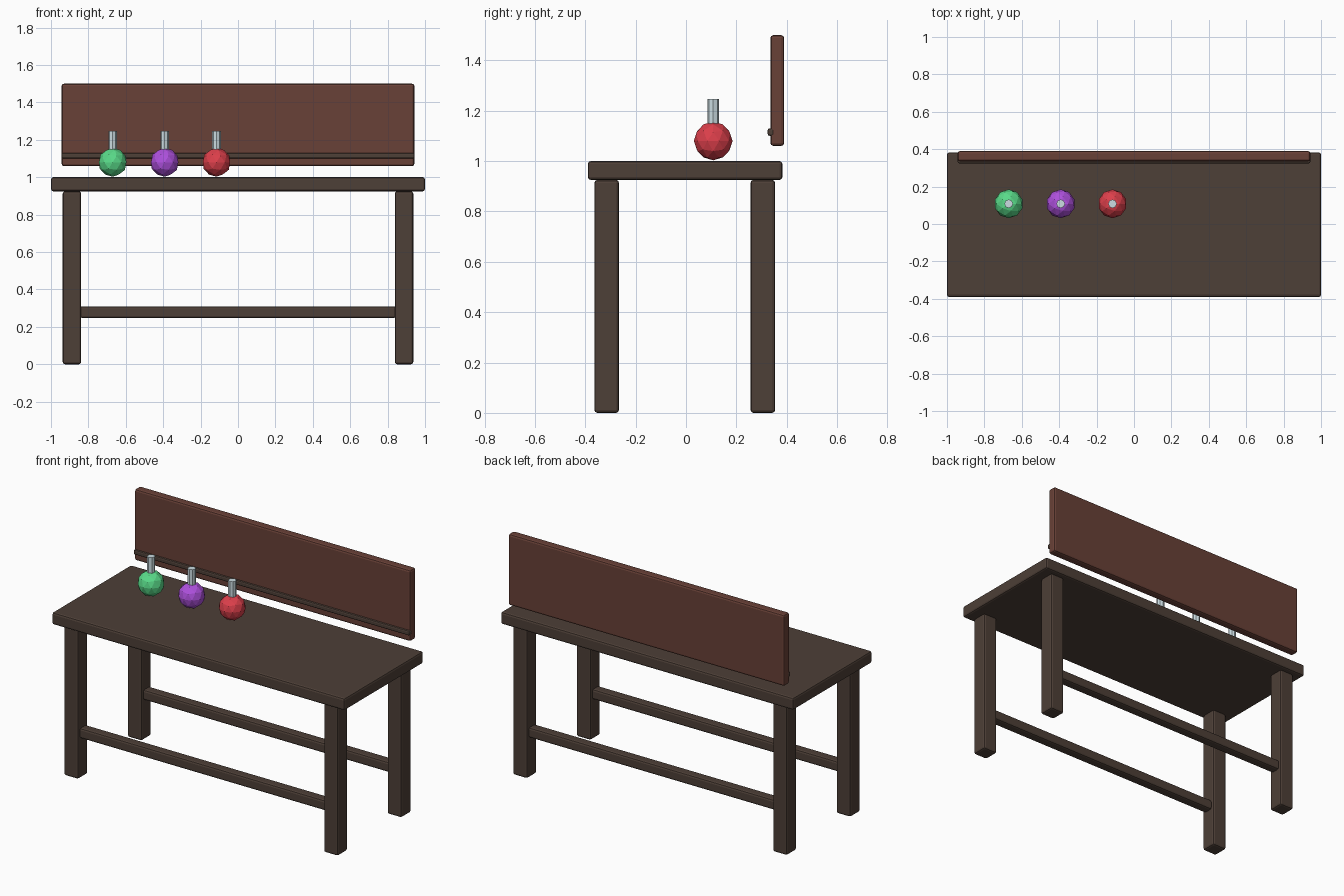
import bpy

if "Cube" in bpy.data.objects:
    bpy.data.objects.remove(bpy.data.objects["Cube"])


def material(name, rgb):
    m = bpy.data.materials.new(name)
    m.diffuse_color = (*rgb, 1)
    m.use_nodes = True
    m.node_tree.nodes["Principled BSDF"].inputs["Base Color"].default_value = m.diffuse_color
    return m


WOOD = material("dark_wood", (0.075, 0.05, 0.038))
PANEL = material("red_wood", (0.14, 0.052, 0.038))
GLASS = material("pale_glass", (0.6, 0.72, 0.76))


def box(name, lo, hi, mat, bevel=0.012):
    """Bevelled box between two opposite corners."""
    bpy.ops.mesh.primitive_cube_add(size=1, location=[(a + b) / 2 for a, b in zip(lo, hi)])
    ob = bpy.context.object
    ob.name = name
    ob.scale = [b - a for a, b in zip(lo, hi)]
    bpy.ops.object.transform_apply(location=False, rotation=False, scale=True)
    mod = ob.modifiers.new("bevel", "BEVEL")
    mod.width = bevel
    mod.segments = 2
    ob.data.materials.append(mat)
    return ob


# Table top
box("table_top", (-1, -0.39, 0.925), (1, 0.383, 1.0), WOOD)

# Legs and long stretchers, front and back
for row, y in (("front", -0.315), ("back", 0.305)):
    for side, x in (("left", -0.888), ("right", 0.888)):
        box(f"{row}_{side}_leg", (x - 0.049, y - 0.049, 0), (x + 0.049, y + 0.049, 0.925), WOOD)
    box(f"{row}_stretcher", (-0.845, y - 0.031, 0.247), (0.845, y + 0.031, 0.31), WOOD)

# Back board with a thin rail on its front face
box("back_board", (-0.943, 0.335, 1.06), (0.943, 0.39, 1.5), PANEL)
box("board_rail", (-0.943, 0.324, 1.1), (0.943, 0.352, 1.13), WOOD, 0.008)

# Flasks: low-poly bulb and glass neck
for name, x, rgb in (("green", -0.67, (0.1, 0.7, 0.25)),
                     ("purple", -0.392, (0.42, 0.08, 0.72)),
                     ("red", -0.115, (0.72, 0.05, 0.07))):
    bpy.ops.mesh.primitive_ico_sphere_add(subdivisions=2, radius=0.077, location=(x, 0.108, 1.08))
    bulb = bpy.context.object
    bulb.name = f"{name}_flask_bulb"
    bulb.data.materials.append(material(f"{name}_liquid", rgb))
    bpy.ops.mesh.primitive_cylinder_add(vertices=8, radius=0.023, depth=0.1, location=(x, 0.108, 1.196))
    neck = bpy.context.object
    neck.name = f"{name}_flask_neck"
    neck.data.materials.append(GLASS)
